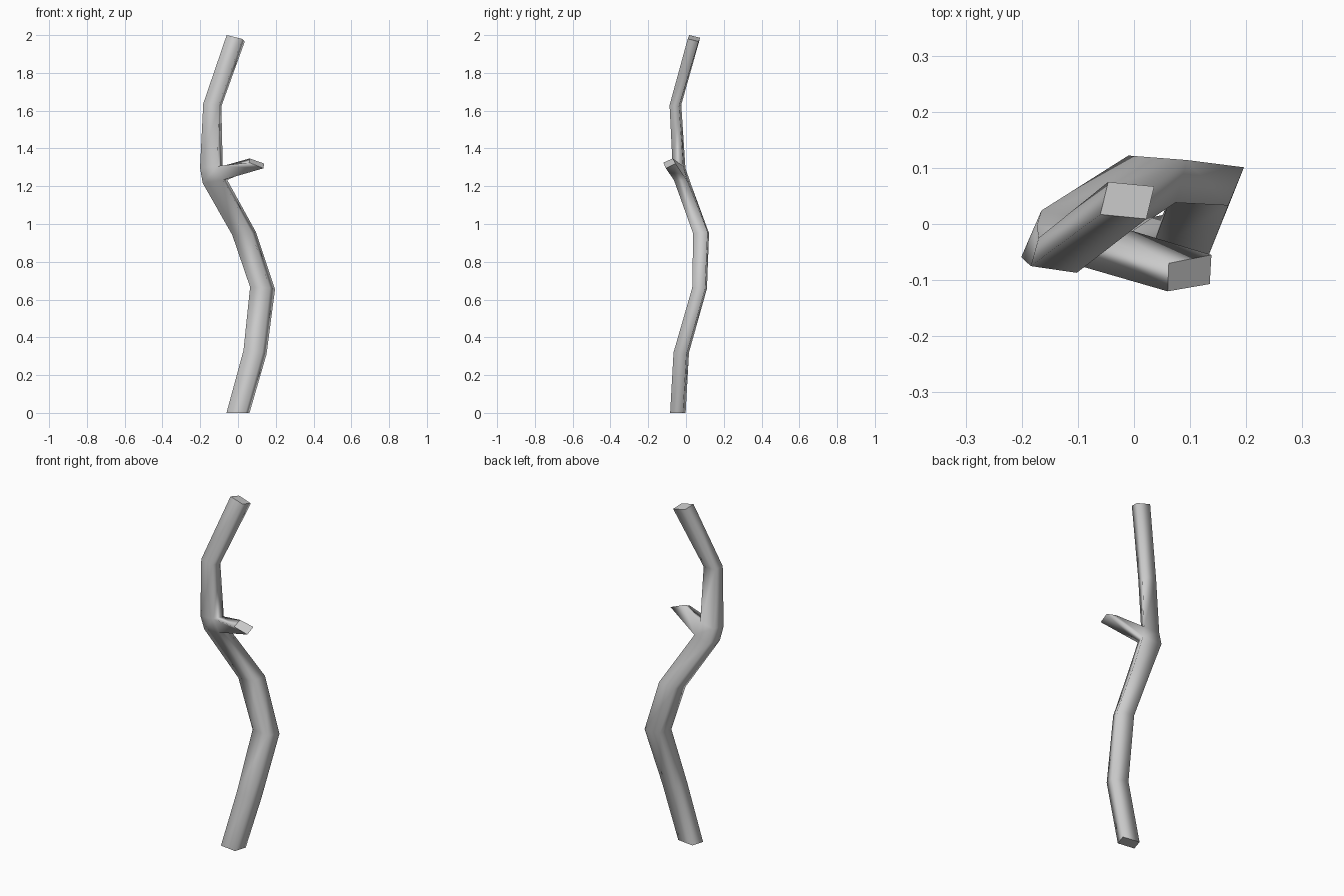
import bpy, bmesh
from mathutils import Vector

if "Cube" in bpy.data.objects:
    bpy.data.objects.remove(bpy.data.objects["Cube"])

bm = bmesh.new()


def ring(center, u, v):
    """Four corners of a slanted section: front-left, front-right, back-right, back-left."""
    c, u, v = Vector(center), Vector(u), Vector(v)
    return [bm.verts.new(c + a * u + b * v) for a, b in ((-1, -1), (1, -1), (1, 1), (-1, 1))]


def bridge(a, b, skip=()):
    for i in range(4):
        if i not in skip:
            j = (i + 1) % 4
            bm.faces.new((a[i], a[j], b[j], b[i])).smooth = True


def cap(verts):
    face = bm.faces.new(verts)
    for e in face.edges:
        e.smooth = False


# Trunk sections: centre, half width, half depth
sections = [
    ((0.0, -0.043, 0.0), (0.050, -0.007, 0.0), (0.011, 0.034, 0.0)),
    ((0.090, -0.025, 0.32), (0.050, -0.007, -0.005), (0.011, 0.034, -0.005)),
    ((0.130, 0.072, 0.66), (0.052, -0.005, -0.002), (0.014, 0.034, -0.004)),
    ((0.032, 0.080, 0.95), (0.052, -0.004, 0.004), (0.010, 0.038, 0.005)),
    ((-0.122, -0.020, 1.225), (0.054, -0.010, 0.008), (0.011, 0.034, 0.0)),
    ((-0.141, -0.037, 1.302), (0.046, -0.006, 0.005), (0.014, 0.028, 0.0)),
    ((-0.136, -0.056, 1.63), (0.041, -0.006, -0.004), (0.007, 0.025, -0.003)),
    ((-0.012, 0.042, 1.983), (0.041, -0.004, -0.010), (0.007, 0.029, -0.007)),
]
rings = [ring(*s) for s in sections]
FORK = 4
for i, (a, b) in enumerate(zip(rings, rings[1:])):
    bridge(a, b, skip=(1,) if i == FORK else ())
cap(rings[0][::-1])
cap(rings[-1])

# Side twig grows from the open right side of the fork
low, up = rings[FORK], rings[FORK + 1]
root = [low[1], low[2], up[2], up[1]]
tip = [bm.verts.new(p) for p in ((0.135, -0.107, 1.295), (0.138, -0.055, 1.320),
                                 (0.062, -0.070, 1.347), (0.060, -0.120, 1.325))]
bridge(root, tip)
cap(tip)

bmesh.ops.recalc_face_normals(bm, faces=bm.faces)
mesh = bpy.data.meshes.new("branch")
bm.to_mesh(mesh)
bm.free()
bpy.context.collection.objects.link(bpy.data.objects.new("branch", mesh))
